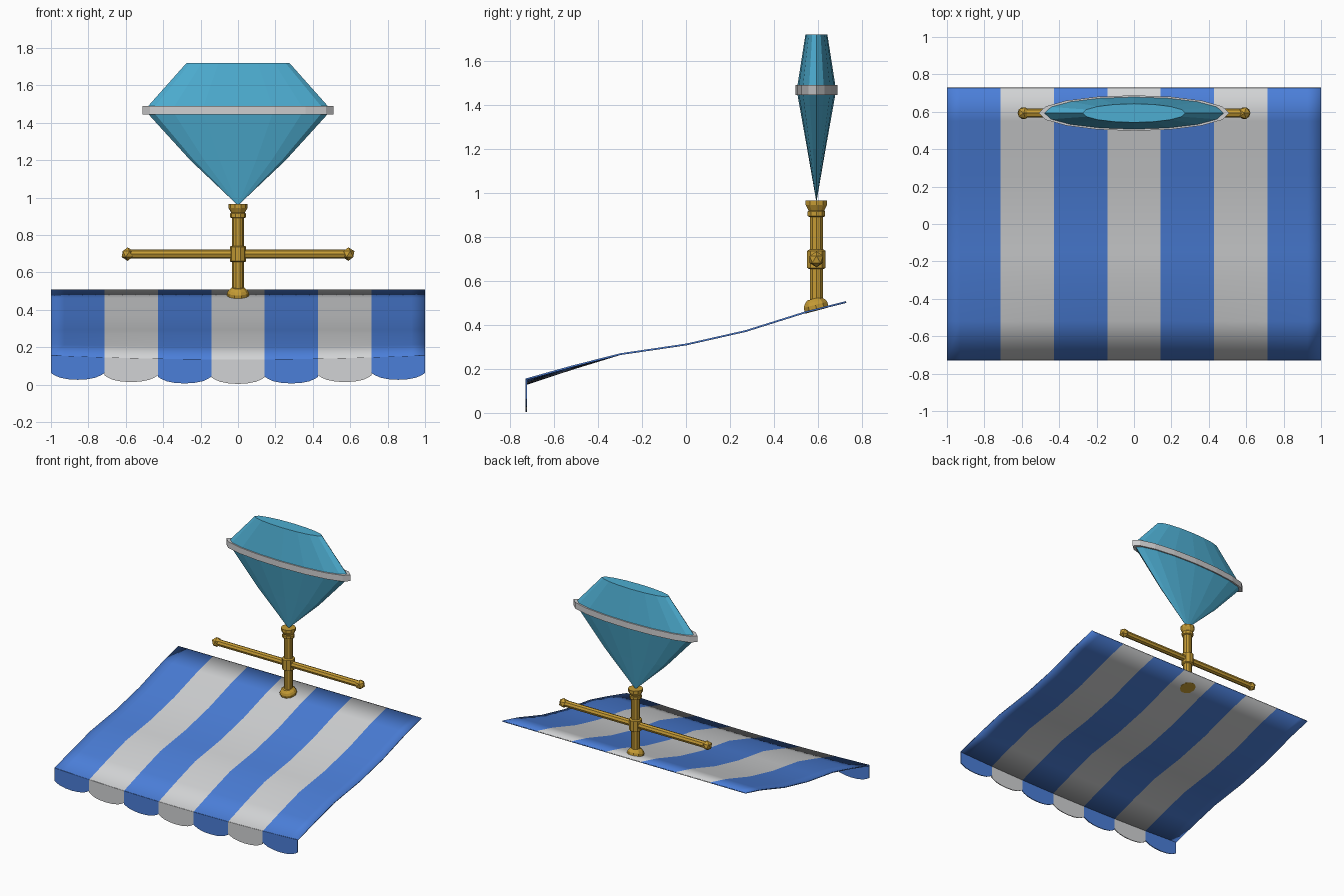
import bpy, bmesh, math
from mathutils import Vector, Matrix

if "Cube" in bpy.data.objects:
    bpy.data.objects.remove(bpy.data.objects["Cube"])


def material(name, rgb):
    m = bpy.data.materials.new(name)
    m.diffuse_color = (*rgb, 1)
    m.use_nodes = True
    m.node_tree.nodes["Principled BSDF"].inputs["Base Color"].default_value = m.diffuse_color
    return m


BLUE = material("blue cloth", (0.07, 0.21, 0.69))
WHITE = material("white cloth", (0.64, 0.65, 0.66))
GOLD = material("gold", (0.56, 0.33, 0.035))
GEM = material("gem blue", (0.075, 0.42, 0.64))
SILVER = material("silver", (0.62, 0.62, 0.63))


def finish(name, bm, mats, smooth=None):
    bmesh.ops.recalc_face_normals(bm, faces=bm.faces[:])
    me = bpy.data.meshes.new(name)
    bm.to_mesh(me)
    bm.free()
    for m in mats:
        me.materials.append(m)
    ob = bpy.data.objects.new(name, me)
    bpy.context.collection.objects.link(ob)
    if smooth:
        bpy.context.view_layer.objects.active = ob
        ob.select_set(True)
        bpy.ops.object.shade_smooth_by_angle(angle=math.radians(smooth))
        ob.select_set(False)
    return ob


def lathe(name, rings, sides, mat, matrix=Matrix(), closed=False, smooth=None):
    """Stack of (rx, ry, z) rings; a zero radius makes a point."""
    bm = bmesh.new()
    loops = []
    for rx, ry, z in rings:
        if rx == 0:
            loops.append([bm.verts.new((0, 0, z))] * sides)
        else:
            loops.append([bm.verts.new((rx * math.cos(a), ry * math.sin(a), z))
                          for a in (2 * math.pi * i / sides for i in range(sides))])
    pairs = list(zip(loops, loops[1:])) + ([(loops[-1], loops[0])] if closed else [])
    for a, b in pairs:
        for i in range(sides):
            j = (i + 1) % sides
            bm.faces.new(list(dict.fromkeys((a[i], a[j], b[j], b[i]))))
    if not closed:
        for lp in (loops[0], loops[-1]):
            if lp[0] != lp[1]:
                bm.faces.new(lp)
    bm.transform(matrix)
    return finish(name, bm, [mat], smooth)


def round_rings(profile):
    return [(r, r, z) for r, z in profile]


# Awning cloth: curved side profile, sagging towards the middle of the front
PROFILE = [(-0.727, 0.157), (-0.52, 0.215), (-0.30, 0.271), (-0.15, 0.293), (0, 0.315),
           (0.27, 0.376), (0.55, 0.464), (0.727, 0.508)]
STRIPES, STEPS = 7, 4


def sag(x, y):
    return 0.022 * (1 - x * x) * max(0, (-0.30 - y) / 0.427)


bm = bmesh.new()
n = STRIPES * STEPS
grid = []
for i in range(n + 1):
    x = -1 + 2 * i / n
    grid.append([bm.verts.new((x, y, z - sag(x, y))) for y, z in PROFILE])
for i in range(n):
    for j in range(len(PROFILE) - 1):
        f = bm.faces.new((grid[i][j], grid[i + 1][j], grid[i + 1][j + 1], grid[i][j + 1]))
        f.material_index = (i // STEPS) % 2
awning = finish("awning_cloth", bm, [BLUE, WHITE], 30)
mod = awning.modifiers.new("thickness", "SOLIDIFY")
mod.thickness = 0.008

# Scalloped valance: one rounded flap under each stripe
FLAP = [(0, 0.036), (0.06, 0.025), (0.16, 0.012), (0.32, 0.003), (0.5, 0),
        (0.68, 0.003), (0.84, 0.012), (0.94, 0.025), (1, 0.036)]
bm = bmesh.new()
w = 2 / STRIPES
for s in range(STRIPES):
    x0 = -1 + s * w
    xm = x0 + w / 2
    low = 0.004 + 0.03 * xm * xm
    cols = []
    for u, h in FLAP:
        x = x0 + u * w
        top = PROFILE[0][1] - sag(x, -0.727)
        cols.append((bm.verts.new((x, -0.727, top)), bm.verts.new((x, -0.727, low + h))))
    for (a, b), (c, d) in zip(cols, cols[1:]):
        bm.faces.new((b, d, c, a)).material_index = s % 2
valance = finish("valance", bm, [BLUE, WHITE])
mod = valance.modifiers.new("thickness", "SOLIDIFY")
mod.thickness = 0.006
mod.offset = 0

# Golden post with flared foot, collar and cup
PY = 0.593
at = Matrix.Translation((0, PY, 0))
lathe("post", round_rings([(0.031, 0.48), (0.031, 0.89), (0.042, 0.895), (0.042, 0.915),
                           (0.037, 0.92), (0.051, 0.945), (0.051, 0.965)]), 10, GOLD, at)
slope = Matrix.Translation((0, PY, 0.476)) @ Matrix.Rotation(math.radians(15), 4, 'X')
lathe("post_foot", round_rings([(0.058, -0.011), (0.058, 0.016), (0.05, 0.03),
                                (0.033, 0.045)]), 10, GOLD, slope)
lathe("post_collar", round_rings([(0.036, 0.655), (0.044, 0.66), (0.044, 0.737),
                                  (0.036, 0.742)]), 10, GOLD, at)

# Crossbar with faceted knobs
across = Matrix.Translation((0, PY, 0.698)) @ Matrix.Rotation(math.pi / 2, 4, 'Y')
lathe("crossbar", round_rings([(0.024, -0.59), (0.024, 0.59)]), 8, GOLD, across)
for side, label in ((-1, "left"), (1, "right")):
    bm = bmesh.new()
    bmesh.ops.create_icosphere(bm, subdivisions=1, radius=0.036)
    bm.transform(Matrix.Translation((side * 0.59, PY, 0.698)))
    finish("crossbar_knob_" + label, bm, [GOLD])

# Flattened cut gem and the silver band round its widest part
lathe("gem", [(0, 0, 0.958), (0.255, 0.042, 1.20), (0.48, 0.086, 1.447),
              (0.48, 0.086, 1.49), (0.275, 0.05, 1.72)], 16, GEM, at)
lathe("gem_band", [(0.478, 0.082, 1.445), (0.51, 0.095, 1.445), (0.51, 0.095, 1.491),
                   (0.478, 0.082, 1.491)], 16, SILVER, at, closed=True)
